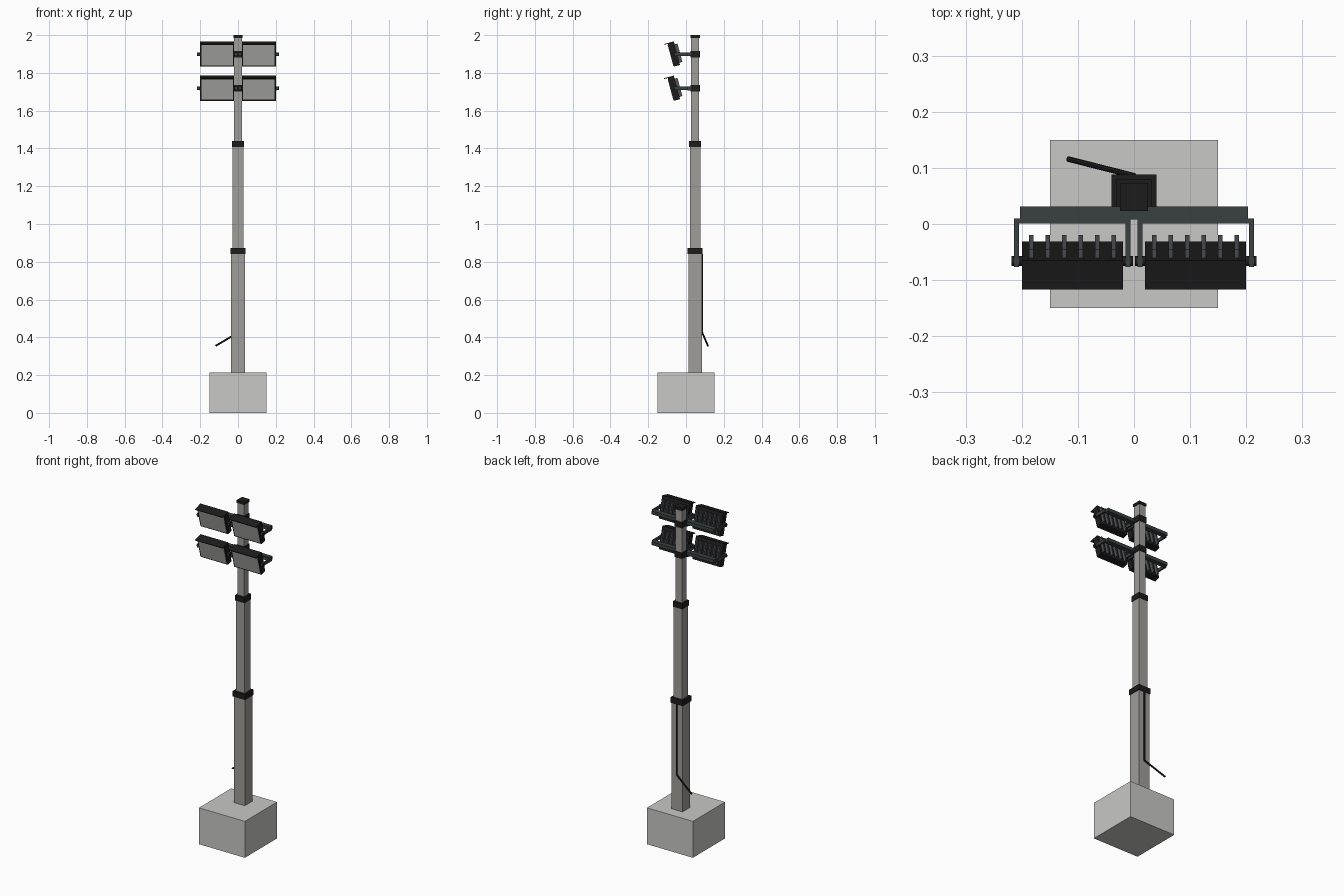
import bpy, bmesh, math
from mathutils import Matrix, Vector

if "Cube" in bpy.data.objects:
    bpy.data.objects.remove(bpy.data.objects["Cube"])


def mat(name, r, g, b):
    m = bpy.data.materials.new(name)
    m.diffuse_color = (r, g, b, 1)
    m.use_nodes = True
    m.node_tree.nodes["Principled BSDF"].inputs["Base Color"].default_value = m.diffuse_color
    return m


CONCRETE = mat("concrete", 0.58, 0.58, 0.565)
STEEL = mat("mast_steel", 0.35, 0.337, 0.315)
BLACK = mat("black", 0.012, 0.012, 0.012)
ARM = mat("dark_grey_green", 0.042, 0.052, 0.052)
FIN = mat("fin_grey", 0.085, 0.09, 0.10)
LENS = mat("lens_grey", 0.43, 0.43, 0.42)


def finish(name, bm, material):
    me = bpy.data.meshes.new(name)
    bm.to_mesh(me)
    bm.free()
    me.materials.append(material)
    ob = bpy.data.objects.new(name, me)
    bpy.context.collection.objects.link(ob)
    return ob


def boxes(name, material, ranges, matrix=Matrix()):
    """One object made of boxes given as (x0, x1, y0, y1, z0, z1)."""
    bm = bmesh.new()
    for x0, x1, y0, y1, z0, z1 in ranges:
        place = (Matrix.Translation(((x0 + x1) / 2, (y0 + y1) / 2, (z0 + z1) / 2))
                 @ Matrix.Diagonal((x1 - x0, y1 - y0, z1 - z0, 1)))
        bmesh.ops.create_cube(bm, size=1, matrix=matrix @ place)
    return finish(name, bm, material)


def rod(name, material, a, b, r, sides=8):
    a, b = Vector(a), Vector(b)
    d = b - a
    m = Matrix.Translation((a + b) / 2) @ d.to_track_quat('Z', 'Y').to_matrix().to_4x4()
    bm = bmesh.new()
    bmesh.ops.create_cone(bm, cap_ends=True, segments=sides, radius1=r, radius2=r,
                          depth=d.length, matrix=m)
    return finish(name, bm, material)


MY = 0.048  # mast centre in y


def square(h, z0, z1):
    return (-h, h, MY - h, MY + h, z0, z1)


# Base and telescopic mast
boxes("concrete_base", CONCRETE, [(-0.15, 0.15, -0.15, 0.15, 0, 0.215)])
boxes("mast_lower", STEEL, [square(0.036, 0.215, 0.86)])
boxes("mast_middle", STEEL, [square(0.028, 0.86, 1.425)])
boxes("mast_upper", STEEL, [square(0.021, 1.425, 1.99)])
boxes("collar_lower", BLACK, [square(0.040, 0.842, 0.874)])
boxes("collar_upper", BLACK, [square(0.031, 1.408, 1.44)])
boxes("mast_cap", BLACK, [square(0.025, 1.984, 2.0)])

# Cable on the back of the mast
bend = (0, 0.086, 0.425)
rod("cable_vertical", BLACK, (0, 0.086, 0.84), bend, 0.005)
rod("cable_tail", BLACK, bend, (-0.118, 0.116, 0.355), 0.005)

# Two rows of floodlights
TILT = math.radians(15)
for row, z in (("upper", 1.899), ("lower", 1.718)):
    boxes(f"clamp_{row}", BLACK, [square(0.025, z - 0.017, z + 0.018)])
    boxes(f"cross_arm_{row}", ARM, [(-0.203, 0.203, 0.008, 0.031, z - 0.01, z + 0.01)])
    for side, s in (("left", -1), ("right", 1)):
        tag = f"{row}_{side}"
        cx = s * 0.11
        # U-shaped yoke
        boxes(f"yoke_{tag}", ARM, [
            (cx - 0.104, cx + 0.104, 0.001, 0.010, z - 0.009, z + 0.009),
            (cx - 0.104, cx - 0.095, -0.077, 0.001, z - 0.009, z + 0.009),
            (cx + 0.095, cx + 0.104, -0.077, 0.001, z - 0.009, z + 0.009)])
        # Pivot bolts
        for i, e in enumerate((-1, 1)):
            rod(f"pivot_{tag}_{i}", BLACK, (cx + e * 0.085, -0.066, z),
                (cx + e * 0.108, -0.066, z), 0.009, 12)
        # Lamp head, tilted downward
        M = Matrix.Translation((cx, -0.064, z - 0.001)) @ Matrix.Rotation(TILT, 4, 'X')
        boxes(f"lamp_housing_{tag}", BLACK, [(-0.09, 0.09, -0.017, 0.017, -0.0625, 0.0625)], M)
        boxes(f"lamp_visor_{tag}", BLACK, [(-0.09, 0.09, -0.037, 0.017, 0.0625, 0.0665)], M)
        boxes(f"lamp_lens_{tag}", LENS, [(-0.083, 0.083, -0.019, -0.015, -0.056, 0.056)], M)
        boxes(f"cooling_fins_{tag}", FIN,
              [(x - 0.004, x + 0.004, 0.016, 0.033, -0.05, 0.05)
               for x in [-0.0735 + 0.0294 * i for i in range(6)]], M)
